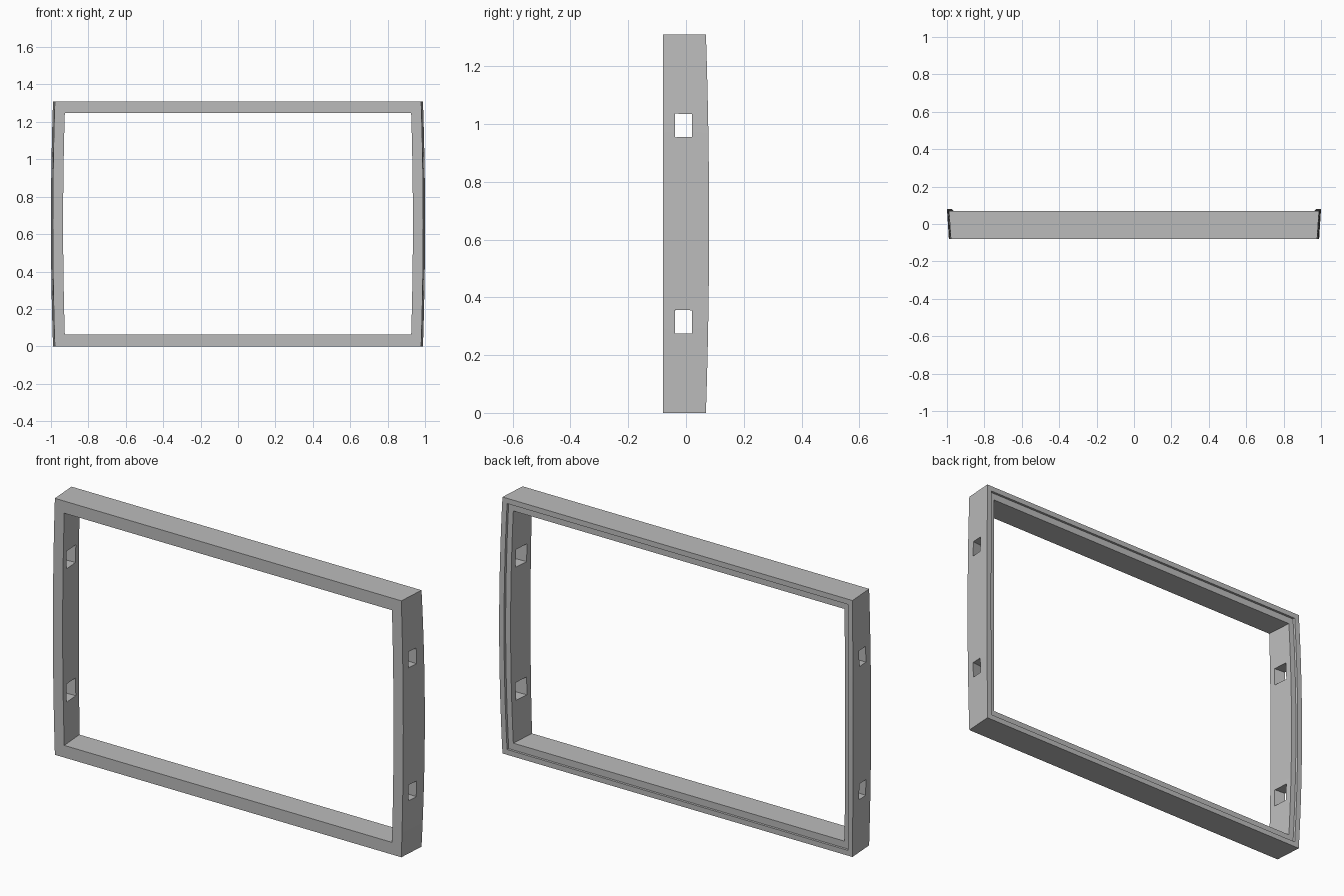
import bpy
import bmesh
import math

if "Cube" in bpy.data.objects:
    bpy.data.objects.remove(bpy.data.objects["Cube"], do_unlink=True)

HEIGHT = 1.31
SEGMENTS = 16      # steps along each bowed side
BOW = 0.011        # how far the sides swell at mid height

grey = bpy.data.materials.new("plain grey")
grey.use_nodes = True
grey.diffuse_color = (0.5, 0.5, 0.5, 1)
grey.node_tree.nodes["Principled BSDF"].inputs["Base Color"].default_value = (0.5, 0.5, 0.5, 1)


def bow(z):
    """Swelling of the sides, zero at top and bottom."""
    return BOW * (1 - (2 * z / HEIGHT - 1) ** 2)


def ring(bm, half_width, y, inset, bow_back):
    """Closed rectangular loop with bowed left and right sides."""
    low, high = inset, HEIGHT - inset
    heights = [low + (high - low) * i / SEGMENTS for i in range(SEGMENTS + 1)]
    verts = []
    for side, zs in ((1, heights), (-1, heights[::-1])):
        for z in zs:
            swell = bow(z) - bow(low)
            verts.append(bm.verts.new((side * (half_width + swell), y + bow_back * swell, z)))
    return verts


def make_object(name, bm):
    bmesh.ops.recalc_face_normals(bm, faces=bm.faces)
    mesh = bpy.data.meshes.new(name)
    bm.to_mesh(mesh)
    bm.free()
    mesh.materials.append(grey)
    obj = bpy.data.objects.new(name, mesh)
    bpy.context.collection.objects.link(obj)
    return obj


# Frame: half width, depth position, vertical inset, and whether the depth bows
profile = [
    (0.979, -0.08, 0, 0),         # front outer edge
    (0.989, 0.069, 0, 1),         # back outer edge
    (0.963, 0.069, 0.027, 1),     # lip inner edge
    (0.962, 0.057, 0.027, 1),     # foot of the step
    (0.936, 0.057, 0.062, 1),     # back inner edge
    (0.926, -0.08, 0.062, 0),     # front inner edge
]
bm = bmesh.new()
rings = [ring(bm, *row) for row in profile]
for a, b in zip(rings, rings[1:] + rings[:1]):
    n = len(a)
    for i in range(n):
        j = (i + 1) % n
        bm.faces.new((a[i], a[j], b[j], b[i]))
frame = make_object("frame", bm)

# Slots: tapered cutters, wider on the inside of the frame
bm = bmesh.new()
for side in (-1, 1):
    for z in (0.315, 0.995):
        ends = []
        for x, y0, y1, half in ((0.92, -0.052, 0.036, 0.047), (1.02, -0.031, 0.015, 0.038)):
            ends.append([bm.verts.new((side * x, y, z + h)) for y, h in
                         ((y0, -half), (y1, -half), (y1, half), (y0, half))])
        inner, outer = ends
        bm.faces.new(inner)
        bm.faces.new(outer[::-1])
        for i in range(4):
            j = (i + 1) % 4
            bm.faces.new((inner[j], inner[i], outer[i], outer[j]))
cutter = make_object("slot_cutter", bm)
cutter.hide_render = True

cut = frame.modifiers.new("slots", "BOOLEAN")
cut.operation = "DIFFERENCE"
cut.solver = "EXACT"
cut.object = cutter
bpy.ops.object.select_all(action="DESELECT")
bpy.context.view_layer.objects.active = frame
frame.select_set(True)
bpy.ops.object.modifier_apply(modifier=cut.name)
bpy.data.objects.remove(cutter, do_unlink=True)
bpy.ops.object.shade_smooth_by_angle(angle=math.radians(20))
